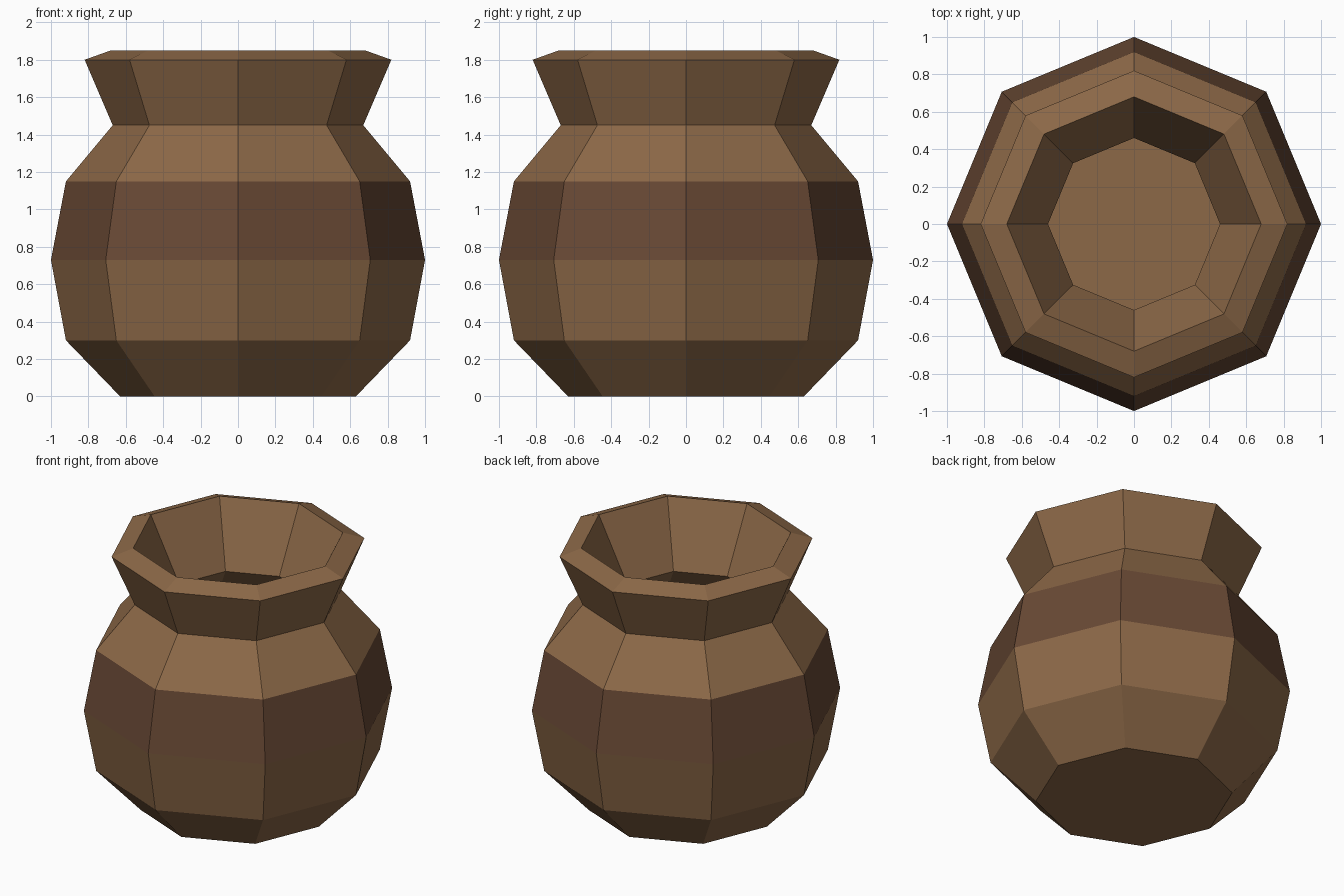
import bpy, bmesh, math

if "Cube" in bpy.data.objects:
    bpy.data.objects.remove(bpy.data.objects["Cube"])

SIDES = 8


def material(name, rgb):
    m = bpy.data.materials.new(name)
    m.diffuse_color = (*rgb, 1.0)
    m.use_nodes = True
    m.node_tree.nodes["Principled BSDF"].inputs["Base Color"].default_value = m.diffuse_color
    return m


clay = material("brown clay", (0.264, 0.140, 0.064))
band = material("dark red-brown band", (0.140, 0.066, 0.035))

# Wall profile (radius, height): outer wall upwards, rim, inner wall downwards
outer = [(0.63, 0.0), (0.92, 0.30), (1.0, 0.73), (0.92, 1.15), (0.67, 1.45), (0.82, 1.80)]
inner = [(0.68, 1.85), (0.46, 1.42), (0.78, 1.09), (0.85, 0.73), (0.78, 0.37), (0.57, 0.15)]
BAND_SEGMENT = 2  # segment from the belly up to the shoulder

bm = bmesh.new()
rings = []
for r, z in outer + inner:
    rings.append([bm.verts.new((r * math.cos(math.tau * i / SIDES),
                                r * math.sin(math.tau * i / SIDES), z))
                  for i in range(SIDES)])

# Flat-sided walls
for s, (lo, hi) in enumerate(zip(rings, rings[1:])):
    for i in range(SIDES):
        j = (i + 1) % SIDES
        f = bm.faces.new((lo[i], lo[j], hi[j], hi[i]))
        f.material_index = 1 if s == BAND_SEGMENT else 0

# Underside and inner floor
bm.faces.new(rings[0][::-1])
bm.faces.new(rings[-1])
bmesh.ops.recalc_face_normals(bm, faces=bm.faces[:])

mesh = bpy.data.meshes.new("pot")
bm.to_mesh(mesh)
bm.free()
mesh.materials.append(clay)
mesh.materials.append(band)
pot = bpy.data.objects.new("pot", mesh)
bpy.context.collection.objects.link(pot)
